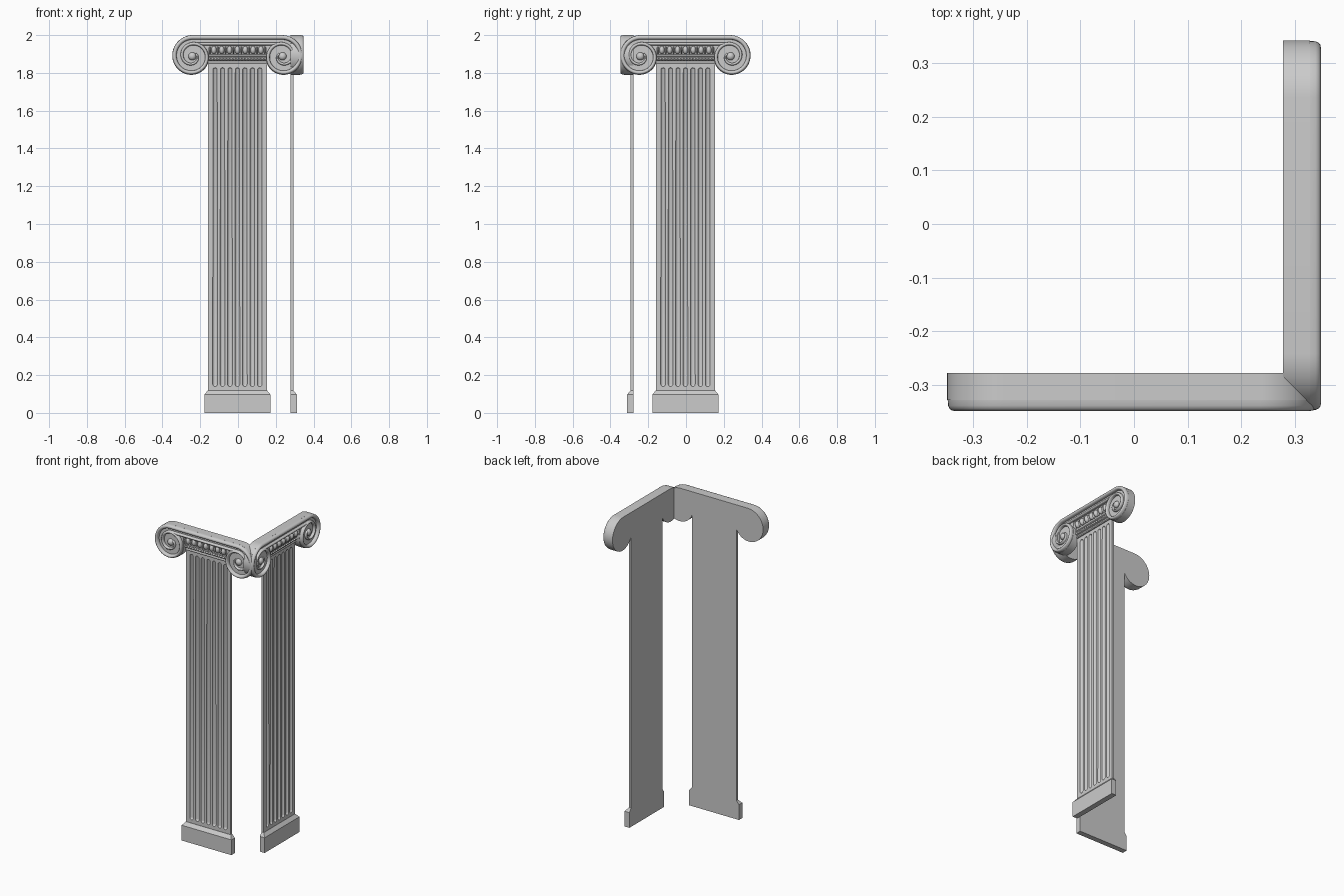
import bpy, bmesh, math
from mathutils import Matrix, Vector

if "Cube" in bpy.data.objects:
    bpy.data.objects.remove(bpy.data.objects["Cube"])

CX = -0.003          # pilaster centre line
BACK = 0.278         # distance of the flat back from the model centre
FACE = 0.328         # recessed face of the scroll
EYE_X, EYE_Z = 0.239, 1.888
parts = []


def finish(name, bm, angle=35):
    bmesh.ops.recalc_face_normals(bm, faces=bm.faces)
    me = bpy.data.meshes.new(name)
    bm.to_mesh(me)
    bm.free()
    me.shade_smooth()
    me.set_sharp_from_angle(angle=math.radians(angle))
    ob = bpy.data.objects.new(name, me)
    bpy.context.collection.objects.link(ob)
    parts.append(ob)
    return ob


def extrude(bm, pts, vec):
    """Closed prism from a planar outline."""
    f = bm.faces.new([bm.verts.new(p) for p in pts])
    r = bmesh.ops.extrude_face_region(bm, geom=[f], use_keep_orig=True)
    bmesh.ops.translate(bm, vec=vec, verts=[v for v in r["geom"] if isinstance(v, bmesh.types.BMVert)])


def side_profile(name, half, pts):
    """Extrude a (depth, z) outline across the pilaster width."""
    bm = bmesh.new()
    extrude(bm, [(CX - half, -d, z) for d, z in pts], (2 * half, 0, 0))
    return finish(name, bm)


def ball(bm, x, d, z, sx, sy, sz, seg=16, rings=10):
    m = Matrix.Translation((x, -d, z)) @ Matrix.Diagonal((sx, sy, sz, 1))
    return bmesh.ops.create_uvsphere(bm, u_segments=seg, v_segments=rings, radius=1, matrix=m)["verts"]


def radius(u):
    return 0.1 - 0.02 * u - 0.016 * u * u + 0.002 * u ** 3


def spiral(u0, u1, n, grow=0.0):
    """Right-hand scroll, u in turns, starting at the top."""
    out = []
    for i in range(n + 1):
        u = u0 + (u1 - u0) * i / n
        a = math.pi / 2 - 2 * math.pi * u
        r = radius(u) + grow
        out.append((EYE_X + r * math.cos(a), EYE_Z + r * math.sin(a)))
    return out


def mirrored(pts):
    return [(-x, z) for x, z in reversed(pts)]


def ribbon(name, path, widths, height):
    """Raised rounded moulding following a path on the scroll face."""
    bm = bmesh.new()
    rings = []
    for i, (x, z) in enumerate(path):
        a, b = path[max(i - 1, 0)], path[min(i + 1, len(path) - 1)]
        t = Vector((b[0] - a[0], b[1] - a[1])).normalized()
        ring = []
        for k in range(9):
            ang = math.pi * k / 8
            off = widths[i] * math.cos(ang)
            d = FACE - 0.002 + (height + 0.002) * math.sin(ang) ** 0.6 * min(1, widths[i] / 0.009)
            ring.append(bm.verts.new((CX + x - t.y * off, -d, z + t.x * off)))
        rings.append(ring)
    for r0, r1 in zip(rings, rings[1:]):
        for k in range(9):
            j = (k + 1) % 9
            bm.faces.new((r0[k], r0[j], r1[j], r1[k]))
    bm.faces.new(rings[0])
    bm.faces.new(rings[-1])
    return finish(name, bm, 50)


# plinth with a sloped top
bm = bmesh.new()
bmesh.ops.create_cube(bm, size=1)
for v in bm.verts:
    v.co = (CX + v.co.x * 0.35, -BACK if v.co.y > 0 else -0.312, 0 if v.co.z < 0 else 0.097)
top = [f for f in bm.faces if f.calc_center_median().z > 0.09]
r = bmesh.ops.extrude_face_region(bm, geom=top)
for v in r["geom"]:
    if isinstance(v, bmesh.types.BMVert):
        v.co.x = CX + (v.co.x - CX) * 0.9
        v.co.y = max(v.co.y, -0.294)
        v.co.z = 0.118
bmesh.ops.delete(bm, geom=top, context="FACES_ONLY")
finish("plinth", bm)

# shaft with seven round-ended flutes
shaft = side_profile("shaft", 0.157, [(BACK, 0.1), (0.293, 0.1), (0.293, 1.87), (BACK, 1.87)])
bm = bmesh.new()
for i in range(7):
    for v in ball(bm, CX + (i - 3) * 0.0395, 0.293, 0, 0.0125, 0.0105, 0.0125, 16, 8):
        v.co.z += 1.815 if v.co.z > 1e-5 else 0.152
cutter = finish("flute_cutter", bm)
parts.remove(cutter)
cutter.hide_render = True
mod = shaft.modifiers.new("flutes", "BOOLEAN")
mod.operation, mod.object, mod.solver = "DIFFERENCE", cutter, "EXACT"
bpy.context.view_layer.update()
carved = bpy.data.meshes.new_from_object(shaft.evaluated_get(bpy.context.evaluated_depsgraph_get()))
shaft.modifiers.clear()
shaft.data = carved
carved.shade_smooth()
carved.set_sharp_from_angle(angle=math.radians(35))
bpy.data.objects.remove(cutter)

# flared block under the scroll
side_profile("echinus", 0.157, [
    (BACK, 1.848), (0.299, 1.848), (0.302, 1.853), (0.299, 1.858), (0.299, 1.864),
    (0.306, 1.867), (0.306, 1.884), (0.312, 1.888), (0.312, 1.894), (0.307, 1.897),
    (0.312, 1.91), (0.318, 1.93), (0.326, 1.95), (BACK, 1.95)])

# scroll body: both volutes and the bar joining them
edge = spiral(0, 0.77, 44, 0.012) + [(0.15, 1.945)]
bm = bmesh.new()
extrude(bm, [(CX + x, -BACK, z) for x, z in mirrored(edge) + edge], (0, BACK - FACE, 0))
finish("scroll_body", bm)

# continuous rim winding into both volutes, and the lower lip of the channel
N, TURNS = 110, 1.85
right = spiral(0, TURNS, N)
w = [0.012 - 0.0035 * TURNS * i / N for i in range(N + 1)]
ribbon("scroll_rim", mirrored(right) + right, w[::-1] + w, 0.020)
lip_z = EYE_Z + radius(1)
ribbon("channel_lip", [(-EYE_X, lip_z), (EYE_X, lip_z)], [0.008, 0.008], 0.016)

# volute eyes
bm = bmesh.new()
for s in (-1, 1):
    ball(bm, CX + s * EYE_X, FACE, EYE_Z, 0.021, 0.018, 0.021, 20, 12)
finish("volute_eyes", bm)

# egg and dart row
bm = bmesh.new()
for i in range(7):
    ball(bm, CX + (i - 3) * 0.0415, 0.316, 1.921, 0.014, 0.018, 0.022)
for i in range(8):
    ball(bm, CX + (i - 3.5) * 0.0415, 0.316, 1.920, 0.004, 0.013, 0.022, 8, 8)
finish("egg_and_dart", bm)

# bead row
bm = bmesh.new()
for i in range(19):
    ball(bm, CX + (i - 9) * 0.0164, 0.306, 1.8755, 0.0075, 0.008, 0.007, 10, 8)
finish("bead_row", bm)

# second pilaster: the same parts turned to face the right side
for ob in parts:
    twin = bpy.data.objects.new("side_" + ob.name, ob.data)
    twin.rotation_euler.z = math.pi / 2
    bpy.context.collection.objects.link(twin)
    ob.name = "front_" + ob.name
